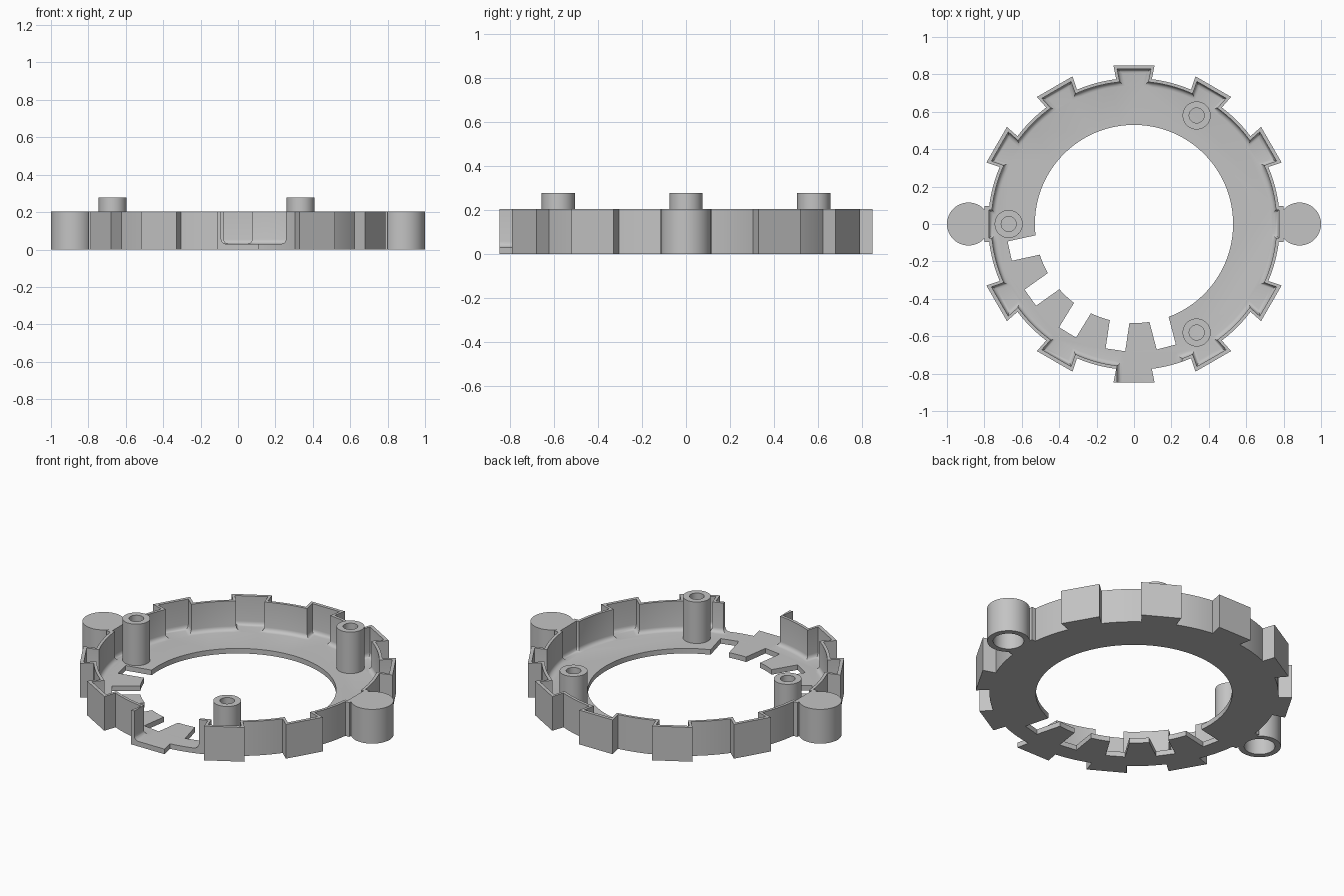
import bpy, bmesh
from math import sin, cos, asin, pi, radians
from mathutils import Matrix, Vector

if "Cube" in bpy.data.objects:
    bpy.data.objects.remove(bpy.data.objects["Cube"], do_unlink=True)

HEIGHT, FLOOR = 0.204, 0.03

grey = bpy.data.materials.new("plain grey")
grey.use_nodes = True
grey.diffuse_color = (0.55, 0.55, 0.55, 1)
grey.node_tree.nodes["Principled BSDF"].inputs["Base Color"].default_value = grey.diffuse_color


def prism(name, points, z0, z1, fillet=0):
    """Extrude a flat outline, optionally rounding the bottom rim."""
    bm = bmesh.new()
    base = bm.faces.new([bm.verts.new((x, y, z0)) for x, y in points])
    rim = list(base.edges)
    top = bmesh.ops.extrude_face_region(bm, geom=[base], use_keep_orig=True)["geom"]
    moved = [v for v in top if isinstance(v, bmesh.types.BMVert)]
    bmesh.ops.translate(bm, verts=moved, vec=(0, 0, z1 - z0))
    bmesh.ops.recalc_face_normals(bm, faces=bm.faces)
    if fillet:
        bmesh.ops.bevel(bm, geom=rim, offset=fillet, segments=4, profile=0.5, affect='EDGES')
        bmesh.ops.recalc_face_normals(bm, faces=bm.faces)
    mesh = bpy.data.meshes.new(name)
    bm.to_mesh(mesh)
    bm.free()
    mesh.materials.append(grey)
    obj = bpy.data.objects.new(name, mesh)
    bpy.context.collection.objects.link(obj)
    return obj


def circle(r, cx=0, cy=0, n=48):
    return [(cx + r * cos(2 * pi * i / n), cy + r * sin(2 * pi * i / n)) for i in range(n)]


def rectangle(x0, x1, y0, y1):
    return [(x0, y0), (x1, y0), (x1, y1), (x0, y1)]


def toothed_outline(r, tip_r, tip_half, base_half, side_tip, arc_steps=10):
    """Circle with twelve dovetail teeth, shallow ones at the two side lobes."""
    points = []
    half = asin(base_half / r)
    for k in range(12):
        a = k * pi / 6
        turn = Matrix.Rotation(a, 2)
        reach = side_tip if k % 6 == 0 else tip_r
        tip = base_half if k % 6 == 0 else tip_half
        for p in ((reach, -tip), (reach, tip)):
            points.append(tuple(turn @ Vector(p)))
        start, end = a + half, a + pi / 6 - half
        for i in range(arc_steps + 1):
            t = start + (end - start) * i / arc_steps
            points.append((r * cos(t), r * sin(t)))
    return points


def combine(obj, tool, operation='DIFFERENCE'):
    mod = obj.modifiers.new("combine", 'BOOLEAN')
    mod.operation, mod.solver, mod.object = operation, 'EXACT', tool
    bpy.context.view_layer.objects.active = obj
    bpy.ops.object.modifier_apply(modifier=mod.name)
    bpy.data.objects.remove(tool, do_unlink=True)


def smooth(obj):
    bpy.ops.object.select_all(action='DESELECT')
    obj.select_set(True)
    bpy.context.view_layer.objects.active = obj
    bpy.ops.object.shade_smooth_by_angle(angle=radians(30))


# Toothed housing ring with a round lobe at each side
ring = prism("housing_ring", toothed_outline(0.78, 0.848, 0.11, 0.095, 0.80), 0, HEIGHT)
for side in (-1, 1):
    combine(ring, prism("lobe", circle(0.115, side * 0.885), 0, HEIGHT), 'UNION')

# Hollow interior with a filleted floor, and the central opening
combine(ring, prism("pocket", toothed_outline(0.763, 0.828, 0.09, 0.076, 0.776),
                    FLOOR, 0.4, fillet=0.024))
combine(ring, prism("opening", circle(0.53, n=96), -0.1, 0.4))

# Blind sockets under the lobes
for side in (-1, 1):
    combine(ring, prism("socket", circle(0.083, side * 0.885), -0.1, 0.175))

# Slots leaving fingers along the front right inner edge
for k in range(5):
    slot = prism("slot", rectangle(0.40, 0.68, -0.053, 0.053), -0.1, 0.1)
    slot.data.transform(Matrix.Rotation(radians(192.3 + 23.1 * k), 4, 'Z'))
    combine(ring, slot)

# Opening through the front wall
combine(ring, prism("wall_gap", rectangle(-0.09, 0.257, -1, -0.66), FLOOR, 0.4, fillet=0.026))
smooth(ring)

# Three hollow posts standing on the floor
for name, angle in (("back_post", 60), ("right_post", 180), ("front_post", 300)):
    x, y = 0.67 * cos(radians(angle)), 0.67 * sin(radians(angle))
    post = prism(name, circle(0.075, x, y), FLOOR - 0.01, 0.277)
    combine(post, prism("post_bore", circle(0.04, x, y), 0, 0.4))
    smooth(post)
